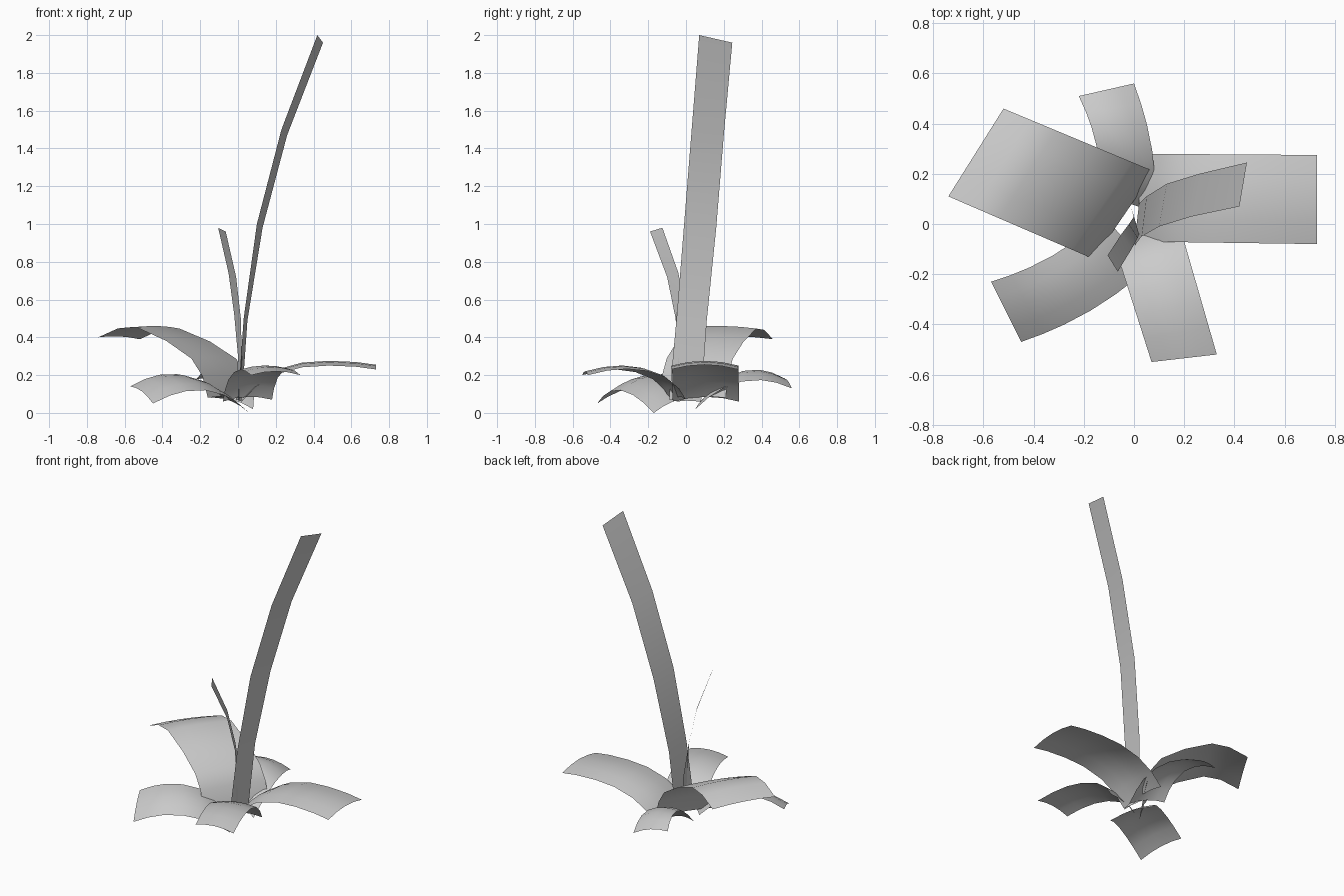
import bpy
from mathutils import Vector

cube = bpy.data.objects.get("Cube")
if cube:
    bpy.data.objects.remove(cube, do_unlink=True)

grey = bpy.data.materials.new("plain grey")
grey.use_nodes = True
grey.diffuse_color = (0.6, 0.6, 0.6, 1)
grey.node_tree.nodes["Principled BSDF"].inputs["Base Color"].default_value = (0.6, 0.6, 0.6, 1)


def sheet(name, rows):
    """Thin smooth sheet through rows of points running from base to tip."""
    n = len(rows[0])
    verts = [p for row in rows for p in row]
    faces = [(i * n + j, i * n + j + 1, (i + 1) * n + j + 1, (i + 1) * n + j)
             for i in range(len(rows) - 1) for j in range(n - 1)]
    mesh = bpy.data.meshes.new(name)
    mesh.from_pydata(verts, [], faces)
    mesh.materials.append(grey)
    mesh.polygons.foreach_set("use_smooth", [True] * len(faces))
    obj = bpy.data.objects.new(name, mesh)
    bpy.context.collection.objects.link(obj)


def leaf(name, base, tip, rise, crown=0.02, bow=0.0):
    """Arching leaf: corner pairs at base and tip, height gain along it."""
    a0, b0, a1, b1 = (Vector(p) for p in (*base, *tip))
    side = (b0 - a0).normalized()
    up = Vector((0, 0, 1))
    rows = []
    for t, gain in [(0, 0), *rise, (1, 0)]:
        shift = up * gain + side * bow * 4 * t * (1 - t)
        a, b = a0.lerp(a1, t) + shift, b0.lerp(b1, t) + shift
        rows.append([a.lerp(b, s) + up * crown * 4 * s * (1 - s)
                     for s in (0, 0.25, 0.5, 0.75, 1)])
    sheet(name, rows)


def arch(height):
    return [(t, height * 4 * t * (1 - t)) for t in (0.15, 0.3, 0.5, 0.7, 0.85)]


# Spreading leaves
leaf("large_right_leaf",
     [(0.08, 0.21, 0.08), (-0.16, -0.14, 0.08)],
     [(-0.52, 0.46, 0.39), (-0.74, 0.11, 0.4)],
     [(0.05, 0.1), (0.15, 0.16), (0.38, 0.18), (0.65, 0.165), (0.82, 0.105)], crown=0.01)
leaf("left_leaf",
     [(0.02, -0.07, 0.06), (0.02, 0.28, 0.06)],
     [(0.73, -0.08, 0.23), (0.73, 0.275, 0.23)],
     [(0.1, 0.06), (0.25, 0.1), (0.45, 0.105), (0.65, 0.08), (0.85, 0.04)], crown=0.025)
leaf("front_leaf",
     [(-0.08, -0.08, 0.06), (0.18, 0, 0.07)],
     [(0.07, -0.55, 0.2), (0.33, -0.52, 0.2)],
     [(0.07, 0.05), (0.2, 0.09), (0.4, 0.1), (0.6, 0.085), (0.8, 0.05)])
leaf("front_right_leaf",
     [(-0.12, 0.03, 0.08), (0.06, -0.17, 0)],
     [(-0.57, -0.23, 0.14), (-0.45, -0.47, 0.05)],
     arch(0.105), bow=0.035)
leaf("back_leaf",
     [(0.08, 0.05, 0.02), (-0.14, 0.12, 0.08)],
     [(0, 0.56, 0.13), (-0.22, 0.51, 0.18)],
     arch(0.1), bow=-0.035)

# Upright blades: pairs of edge points from bottom to top
sheet("tall_blade", [
    [(0, -0.09, 0.07), (0.02, 0.08, 0.06)],
    [(0.03, -0.05, 0.5), (0.05, 0.11, 0.49)],
    [(0.1, -0.01, 1), (0.13, 0.16, 0.98)],
    [(0.23, 0.03, 1.5), (0.26, 0.2, 1.47)],
    [(0.42, 0.07, 2), (0.45, 0.245, 1.96)]])
sheet("small_blade", [
    [(0.02, -0.05, 0.06), (-0.01, 0.06, 0.07)],
    [(0.02, -0.04, 0.3), (0, 0.03, 0.3)],
    [(0.015, -0.055, 0.5), (-0.02, 0, 0.52)],
    [(-0.01, -0.1, 0.72), (-0.05, -0.04, 0.74)],
    [(-0.065, -0.19, 0.96), (-0.105, -0.125, 0.98)]])
